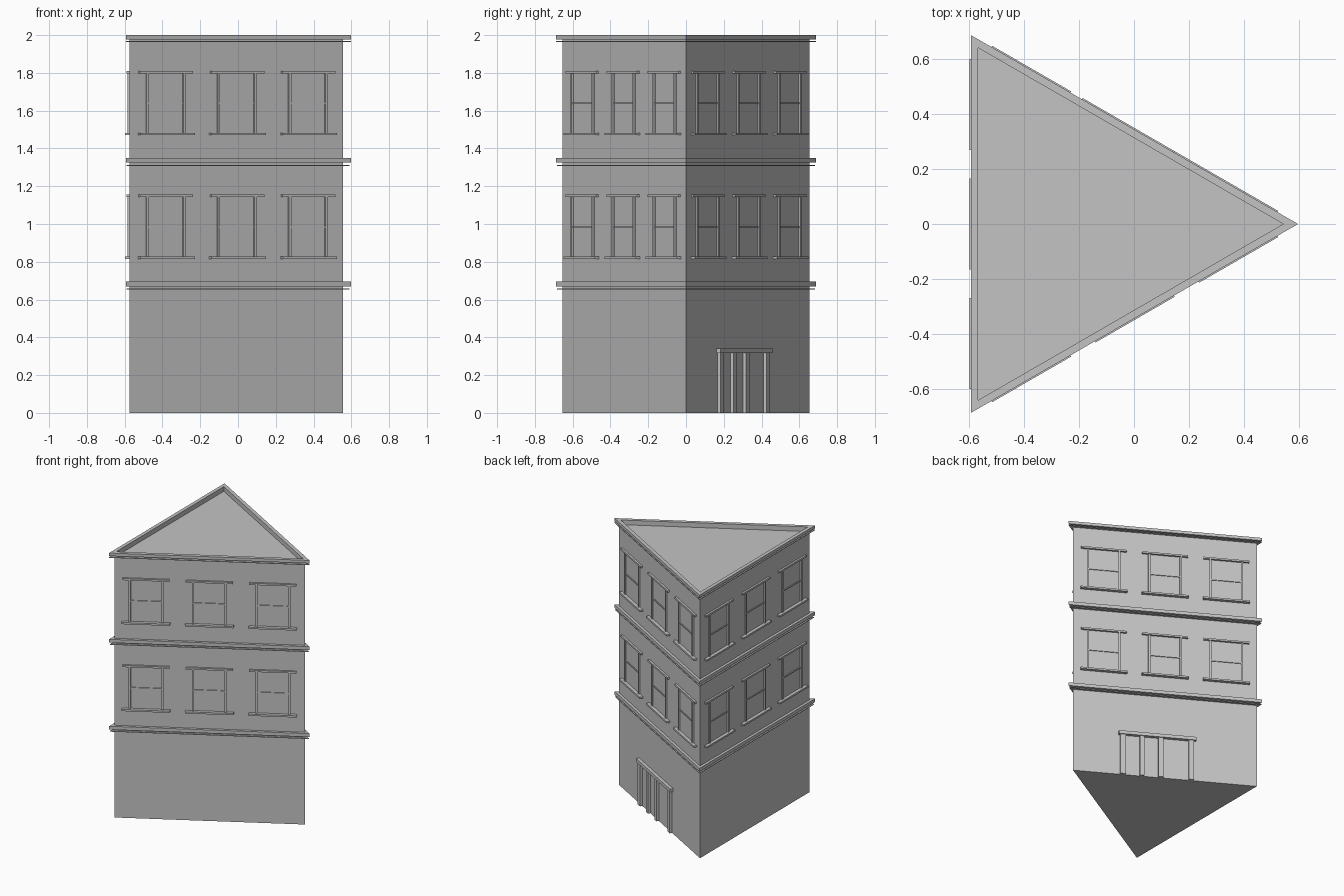
import bpy
import math
from mathutils import Matrix, Vector

cube = bpy.data.objects.get("Cube")
if cube:
    bpy.data.objects.remove(cube, do_unlink=True)

stone = bpy.data.materials.new("grey stone")
stone.use_nodes = True
GREY = (0.55, 0.55, 0.55, 1)
stone.diffuse_color = GREY
stone.node_tree.nodes["Principled BSDF"].inputs["Base Color"].default_value = GREY

CENTRE = Vector((-0.197, 0, 0))
WALL = 0.377      # distance from the centre to each wall
LEDGE = 0.397     # distance from the centre to each ledge face
RIM = 0.370       # inside of the roof parapet


def add_mesh(name, verts, faces):
    mesh = bpy.data.meshes.new(name)
    mesh.from_pydata(verts, [], faces)
    mesh.materials.append(stone)
    obj = bpy.data.objects.new(name, mesh)
    bpy.context.collection.objects.link(obj)
    return obj


def triangle(apothem, z):
    """Corners of an equilateral plan whose tip points to +x."""
    return [CENTRE + Vector((2 * apothem * math.cos(a), 2 * apothem * math.sin(a), z))
            for a in (0, math.tau / 3, 2 * math.tau / 3)]


def stacked(name, rings):
    """Loft triangular rings, capping the first and the last."""
    verts, faces = [], [(2, 1, 0)]
    for apothem, z in rings:
        verts += triangle(apothem, z)
    for k in range(0, len(verts) - 3, 3):
        for i in range(3):
            j = (i + 1) % 3
            faces.append((k + i, k + j, k + 3 + j, k + 3 + i))
    n = len(verts)
    faces.append((n - 3, n - 2, n - 1))
    return add_mesh(name, verts, faces)


def wall_box(name, side, u0, u1, z0, z1, depth):
    """Box on a wall: u runs along the wall, depth sticks out of it."""
    back = -0.004
    verts = [(u, d, z) for z in (z0, z1) for u, d in
             ((u0, back), (u1, back), (u1, depth), (u0, depth))]
    faces = [(3, 2, 1, 0), (4, 5, 6, 7), (0, 1, 5, 4),
             (1, 2, 6, 5), (2, 3, 7, 6), (3, 0, 4, 7)]
    angle = SIDES[side]
    normal = Vector((math.cos(angle), math.sin(angle), 0))
    along = Vector((-normal.y, normal.x, 0))
    place = Matrix.Identity(4)
    place.col[0][:3] = along
    place.col[1][:3] = normal
    place.translation = CENTRE + normal * WALL
    obj = add_mesh(name, [place @ Vector(v) for v in verts], faces)
    obj.data.flip_normals()
    return obj


SIDES = {"back": math.radians(60), "flat": math.pi, "front": math.radians(-60)}

# Main body with the sunken roof and its parapet
stacked("building_body", [(WALL, 0), (WALL, 1.964), (LEDGE, 1.964), (LEDGE, 1.969),
                          (WALL, 1.969), (WALL, 1.978), (LEDGE, 1.978), (LEDGE, 2.0),
                          (RIM, 2.0), (RIM, 1.965)])

# Ledges between the floors: a thick band over a thin lip
for label, top in (("lower", 0.695), ("upper", 1.35)):
    stacked(label + "_ledge_band", [(LEDGE, top - 0.025), (LEDGE, top)])
    stacked(label + "_ledge_lip", [(LEDGE - 0.003, top - 0.042), (LEDGE - 0.003, top - 0.037)])

# Windows: three on each wall of both upper floors
for side in SIDES:
    for floor, z in (("lower", 0.815), ("upper", 1.47)):
        for i in (-1, 0, 1):
            u = i * 0.435
            tag = f"{side}_{floor}_window_{i + 2}_"
            wall_box(tag + "sill", side, u - 0.166, u + 0.166, z, z + 0.013, 0.025)
            wall_box(tag + "lintel", side, u - 0.162, u + 0.162, z + 0.327, z + 0.34, 0.015)
            wall_box(tag + "sash_bar", side, u - 0.11, u + 0.11, z + 0.164, z + 0.172, 0.006)
            for end, s in (("left", -1), ("right", 1)):
                a, b = sorted((s * 0.105, s * 0.119))
                wall_box(tag + end + "_jamb", side, u + a, u + b, z + 0.012, z + 0.33, 0.01)

# Entrance: four posts under a lintel
wall_box("door_lintel", "back", -0.33, 0.22, 0.317, 0.342, 0.025)
for n, (u, w) in enumerate(((-0.3, 0.04), (-0.165, 0.03), (-0.03, 0.035), (0.185, 0.035))):
    wall_box(f"door_post_{n + 1}", "back", u - w / 2, u + w / 2, 0, 0.32, 0.018)
